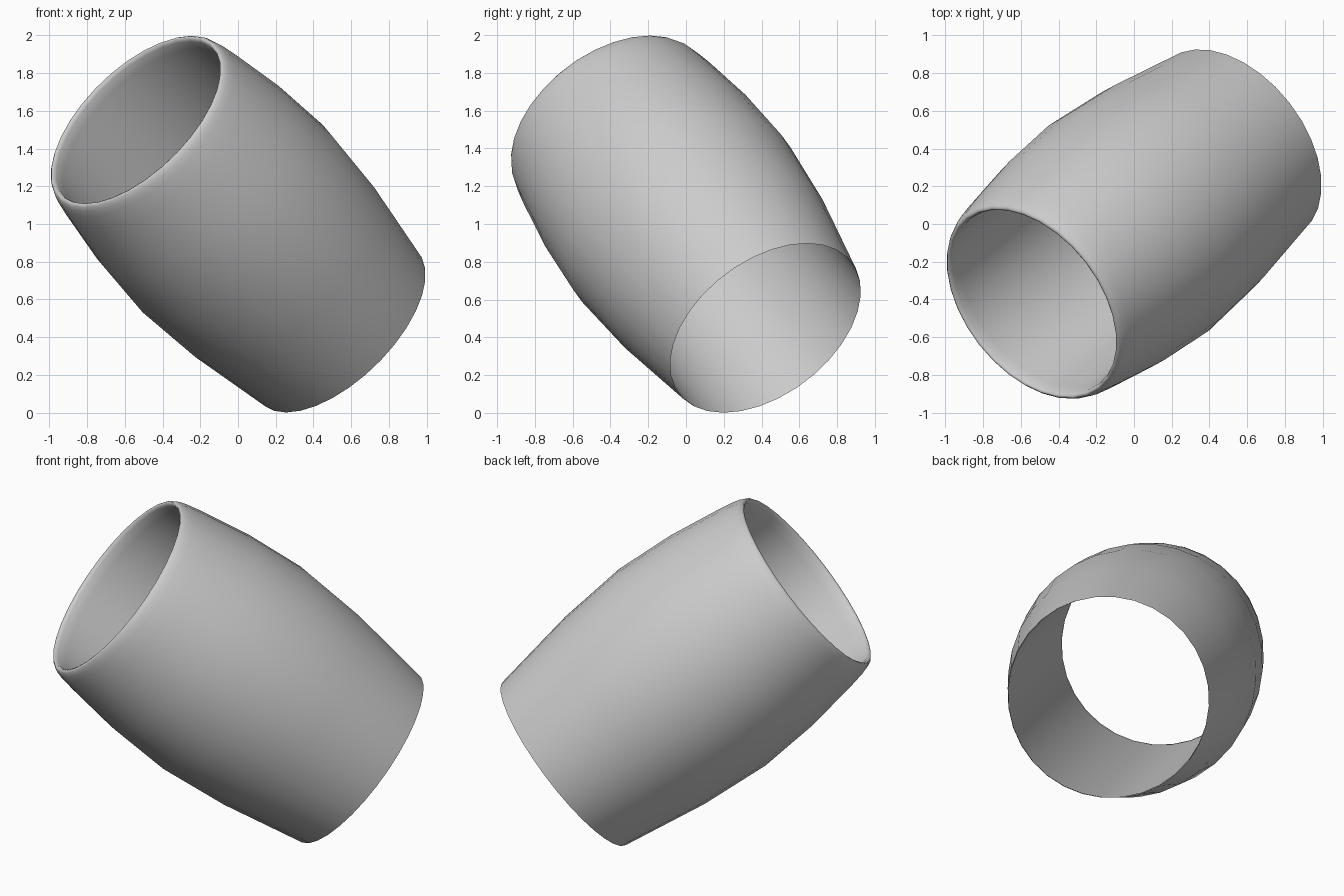
import bpy, bmesh, math
from mathutils import Vector

cube = bpy.data.objects.get("Cube")
if cube:
    bpy.data.objects.remove(cube)

SIDES = 32
AXIS = Vector((-0.615, -0.478, 0.626)).normalized()
CENTRE = Vector((0, 0, 1))

# Profile as (position along the axis, radius): bulging outer wall,
# rounded lip, then the straight bore back to the knife-edged base
PROFILE = [(-0.878, 0.576), (-0.37, 0.657), (0.045, 0.69), (0.4, 0.668),
           (0.72, 0.621), (0.81, 0.604), (0.845, 0.594), (0.867, 0.583),
           (0.876, 0.572), (0.872, 0.562), (0.855, 0.555), (0.8, 0.554),
           (-0.878, 0.574)]


def make_material(name, rgb):
    mat = bpy.data.materials.new(name)
    mat.use_nodes = True
    mat.diffuse_color = (*rgb, 1)
    mat.node_tree.nodes["Principled BSDF"].inputs["Base Color"].default_value = (*rgb, 1)
    return mat


def lathe(name, profile, mat):
    bm = bmesh.new()
    angles = [2 * math.pi * i / SIDES for i in range(SIDES)]
    rings = [[bm.verts.new((r * math.cos(a), r * math.sin(a), s)) for a in angles]
             for s, r in profile]
    for low, high in zip(rings, rings[1:]):
        for i in range(SIDES):
            j = (i + 1) % SIDES
            bm.faces.new((low[i], low[j], high[j], high[i])).smooth = True
    mesh = bpy.data.meshes.new(name)
    bm.to_mesh(mesh)
    bm.free()
    mesh.materials.append(mat)
    obj = bpy.data.objects.new(name, mesh)
    bpy.context.collection.objects.link(obj)
    return obj


# Open barrel-shaped sleeve, tilted toward its front right
sleeve = lathe("barrel_sleeve", PROFILE, make_material("light grey", (0.6, 0.6, 0.6)))
sleeve.rotation_euler = AXIS.to_track_quat('Z', 'Y').to_euler()
sleeve.location = CENTRE
